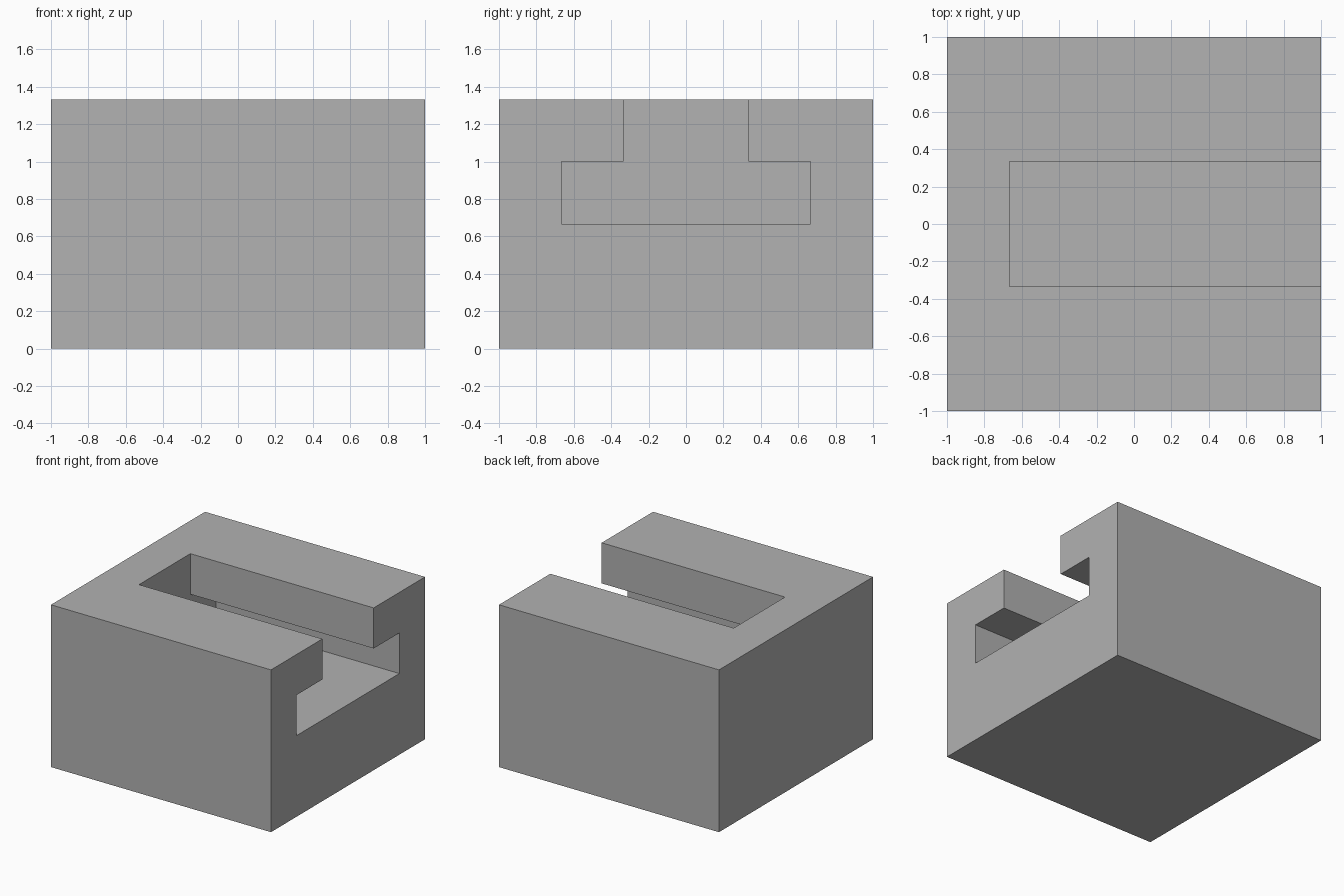
import bpy
import bmesh

cube = bpy.data.objects.get("Cube")
if cube:
    bpy.data.objects.remove(cube, do_unlink=True)

U = 1 / 3  # wall and lip thickness

# Plain grey for the whole block
grey = bpy.data.materials.new("plain grey")
grey.use_nodes = True
colour = (0.445, 0.445, 0.445, 1)
grey.diffuse_color = colour
grey.node_tree.nodes["Principled BSDF"].inputs["Base Color"].default_value = colour


def extrude_profile(name, profile, x0, x1):
    """Solid made by sweeping a (y, z) profile from x0 to x1."""
    bm = bmesh.new()
    face = bm.faces.new([bm.verts.new((x0, y, z)) for y, z in profile])
    swept = bmesh.ops.extrude_face_region(bm, geom=[face])["geom"]
    verts = [v for v in swept if isinstance(v, bmesh.types.BMVert)]
    bmesh.ops.translate(bm, verts=verts, vec=(x1 - x0, 0, 0))
    bmesh.ops.recalc_face_normals(bm, faces=bm.faces)
    mesh = bpy.data.meshes.new(name)
    bm.to_mesh(mesh)
    bm.free()
    mesh.materials.append(grey)
    obj = bpy.data.objects.new(name, mesh)
    bpy.context.collection.objects.link(obj)
    return obj


# Solid block
block = extrude_profile("slotted_block", [(-1, 0), (1, 0), (1, 4 * U), (-1, 4 * U)], -1, 1)

# T-shaped slot, open at the top and at the +x end
half = [(2 * U, 2 * U), (2 * U, 3 * U), (U, 3 * U), (U, 5 * U)]
profile = half + [(-y, z) for y, z in reversed(half)]
cutter = extrude_profile("slot_cutter", profile, -2 * U, 1.2)
cutter.hide_render = True
cutter.hide_set(True)

cut = block.modifiers.new("slot", 'BOOLEAN')
cut.operation = 'DIFFERENCE'
cut.solver = 'EXACT'
cut.object = cutter

# Bake the cut so the block stands on its own
bpy.context.view_layer.update()
evaluated = block.evaluated_get(bpy.context.evaluated_depsgraph_get())
final = bpy.data.meshes.new_from_object(evaluated)
block.modifiers.clear()
block.data = final
bpy.data.objects.remove(cutter, do_unlink=True)
